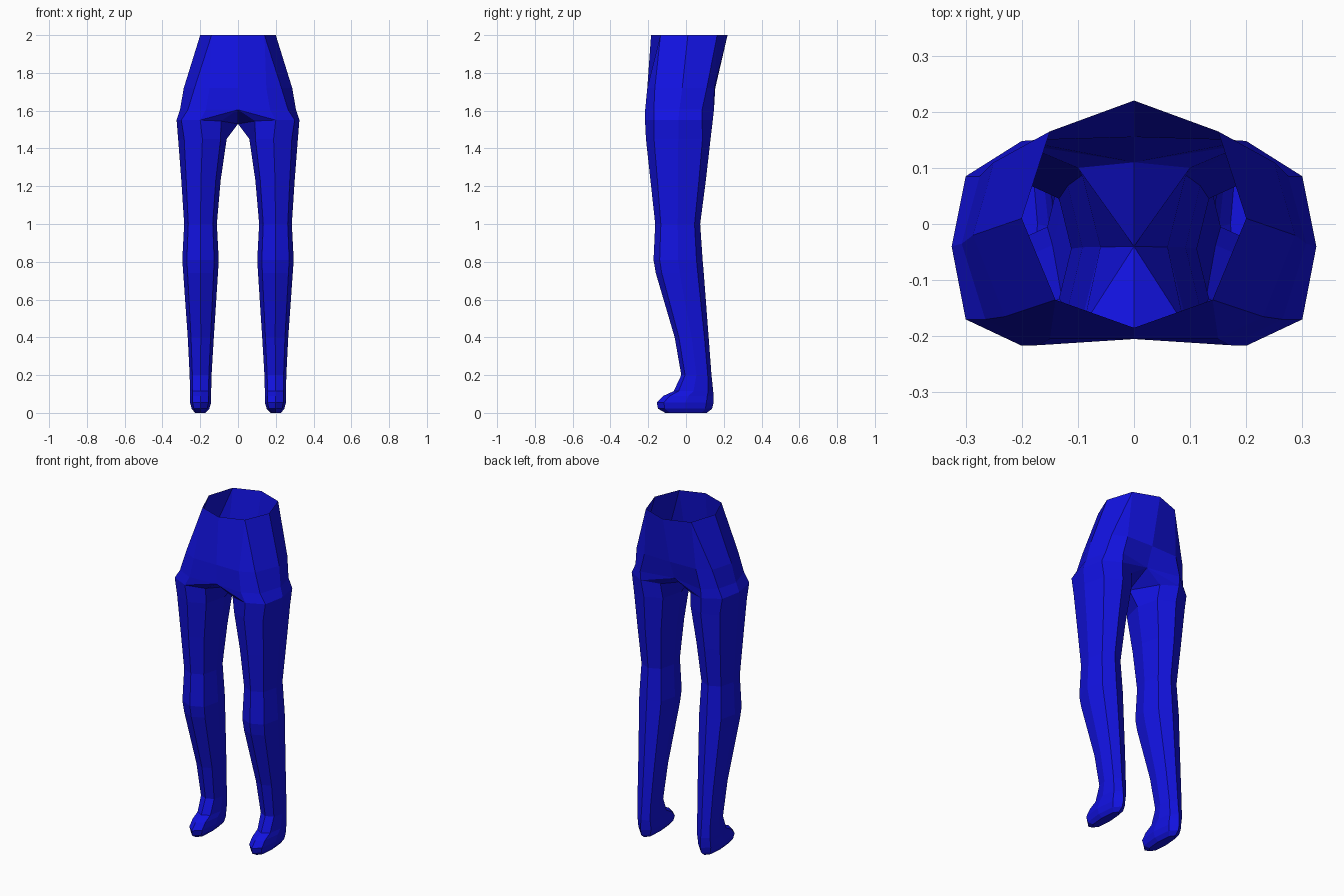
import bpy, bmesh, math

if "Cube" in bpy.data.objects:
    bpy.data.objects.remove(bpy.data.objects["Cube"])

bm = bmesh.new()
cache = {}


def vert(p):
    key = tuple(round(c, 4) for c in p)
    if key not in cache:
        cache[key] = bm.verts.new(key)
    return cache[key]


def face(*pts):
    vs = list(dict.fromkeys(vert(p) for p in pts))
    if len(vs) > 2:
        bm.faces.new(vs)


def loft(a, b, closed):
    n = len(a)
    for i in range(n if closed else n - 1):
        j = (i + 1) % n
        face(a[i], a[j], b[j], b[i])


def octagon(z, x0, x1, y0, y1):
    # starts at the front, runs outward, then back and inward
    cx, cy, rx, ry = (x0 + x1) / 2, (y0 + y1) / 2, (x1 - x0) / 2, (y1 - y0) / 2
    ring = []
    for k in range(8):
        s, c = math.sin(k * math.pi / 4), math.cos(k * math.pi / 4)
        f = 1.06 if k % 2 else 1
        ring.append((cx + rx * s * f, cy - ry * c * f, z))
    return ring


# Pelvis: half rings from front centre to back centre, waist left open
def level(z, pts):
    return [(x, y, z) for x, y in pts]


waist = level(2.0, [(0, -.185), (.14, -.135), (.14, -.135), (.2, .01), (.15, .165), (.15, .165), (0, .22)])
belly = level(1.72, [(0, -.205), (.15, -.205), (.23, -.165), (.287, -.02), (.25, .11), (.17, .15), (0, .155)])
seat = level(1.605, [(0, -.205), (.17, -.216), (.265, -.17), (.307, -.035), (.275, .085), (.2, .148), (0, .11)])

# Top of the leg, sharing its outer edge with the pelvis
hip = [(.2, -.217, 1.55), (.3, -.17, 1.55), (.325, -.04, 1.55), (.3, .085, 1.55), (.2, .142, 1.55),
       (.1, .1, 1.54), (0, -.04, 1.53), (.09, -.18, 1.545)]
edge = [seat[0]] + hip[:5] + [seat[-1]]
for a, b in ((waist, belly), (belly, seat), (seat, edge)):
    loft(b, a, False)

# Crotch panels
front, back = seat[0], seat[-1]
face(front, hip[7], hip[0])
face(front, hip[6], hip[7])
face(back, hip[4], hip[5])
face(back, hip[5], hip[6])

# Leg and foot: z, inner x, outer x, front y, back y
sections = [
    (1.45, .06, .317, -.212, .130),
    (1.23, .092, .300, -.188, .105),
    (1.00, .112, .285, -.163, .075),
    (.81, .102, .295, -.172, .088),
    (.74, .106, .290, -.160, .094),
    (.40, .128, .266, -.060, .120),
    (.20, .140, .256, -.025, .135),
    (.115, .142, .254, -.065, .144),
    (.09, .142, .254, -.120, .146),
    (.055, .142, .254, -.155, .146),
    (.022, .152, .245, -.148, .138),
    (.0, .172, .228, -.110, .110),
]
prev = hip
for s in sections:
    ring = octagon(*s)
    loft(ring, prev, True)
    prev = ring
face(*reversed(prev))

bmesh.ops.recalc_face_normals(bm, faces=bm.faces)
# orient outward: the sole must face down
bm.faces.ensure_lookup_table()
sole = min(bm.faces, key=lambda f: f.calc_center_median().z)
if sole.normal.z > 0:
    bmesh.ops.reverse_faces(bm, faces=bm.faces)

mesh = bpy.data.meshes.new("trousers_legs")
bm.to_mesh(mesh)
bm.free()
obj = bpy.data.objects.new("trousers_legs", mesh)
bpy.context.collection.objects.link(obj)

# Left side by mirroring
mirror = obj.modifiers.new("mirror", 'MIRROR')
mirror.use_clip = True
mirror.merge_threshold = 0.001

mat = bpy.data.materials.new("blue_cloth")
mat.diffuse_color = (.006, .006, .75, 1)
mat.use_nodes = True
mat.node_tree.nodes["Principled BSDF"].inputs["Base Color"].default_value = mat.diffuse_color
mesh.materials.append(mat)
